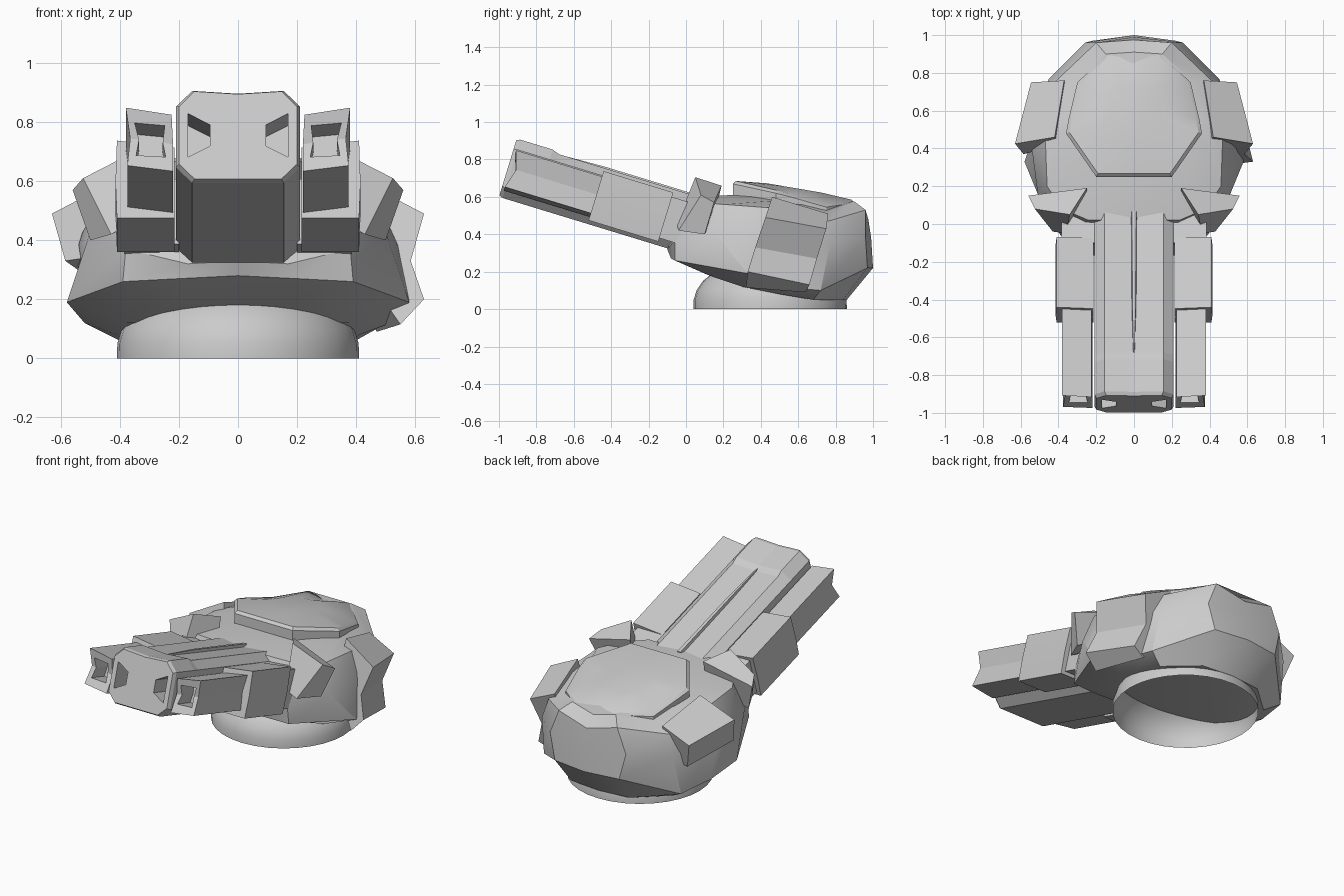
import bpy, bmesh, math

if "Cube" in bpy.data.objects:
    bpy.data.objects.remove(bpy.data.objects["Cube"])


def finish(name, bm, angle=28):
    bmesh.ops.recalc_face_normals(bm, faces=bm.faces)
    me = bpy.data.meshes.new(name)
    bm.to_mesh(me)
    bm.free()
    ob = bpy.data.objects.new(name, me)
    bpy.context.collection.objects.link(ob)
    bpy.ops.object.select_all(action='DESELECT')
    ob.select_set(True)
    bpy.context.view_layer.objects.active = ob
    bpy.ops.object.shade_smooth_by_angle(angle=math.radians(angle))
    return ob


def loft(rings, caps=True):
    bm = bmesh.new()
    vs = [[bm.verts.new(p) for p in r] for r in rings]
    n = len(vs[0])
    for a, b in zip(vs, vs[1:]):
        for i in range(n):
            j = (i + 1) % n
            bm.faces.new((a[i], a[j], b[j], b[i]))
    if caps:
        bm.faces.new(vs[0])
        bm.faces.new(vs[-1])
    return bm


def mirror_ring(half):
    return half + [(-x, y, z) for x, y, z in half[-2:0:-1]]


def flip(points, side):
    return [(side * x, y, z) for x, y, z in points]


def gun(x, s, n):
    # gun frame: s runs back from the muzzle, n is up across the tilted gun
    return (x, -1 + s * 0.956 + n * 0.292, 0.6 - s * 0.292 + n * 0.956)


def prism(name, section, s0, s1, side=1):
    return finish(name, loft([[gun(side * x, s, n) for x, n in section]
                              for s in (s0, s1)]), angle=5)


def cut(target, section, depth, side):
    cutter = prism("opening_cutter", section, -.05, depth, side)
    cutter.hide_render = True
    mod = target.modifiers.new("opening", 'BOOLEAN')
    mod.object = cutter
    mod.solver = 'EXACT'
    bpy.context.view_layer.objects.active = target
    bpy.ops.object.modifier_apply(modifier=mod.name)
    bpy.data.objects.remove(cutter)
    target.data.shade_flat()


# open squashed dome the turret turns on
rings = []
for z in (0, 0.05, 0.1, 0.15, 0.2, 0.24):
    r = 0.41 * math.sqrt(max(0, 1 - (max(0, z - 0.03) / 0.25) ** 2))
    rings.append([(r * math.cos(a), 0.45 + r * math.sin(a), z)
                  for a in [math.tau * i / 32 for i in range(32)]])
finish("turning_base", loft(rings, caps=False))

# faceted hull, half outlines from front centre to back centre
hull = [
    [(0, .08, .2), (.2, .1, .19), (.3, .15, .17), (.38, .3, .12),
     (.41, .5, .08), (.38, .68, .05), (.2, .84, .05), (0, .86, .05)],
    [(0, -.08, .28), (.2, -.08, .27), (.39, -.06, .26), (.58, .33, .19),
     (.52, .5, .12), (.47, .72, .10), (.22, .97, .22), (0, 1.0, .22)],
    [(0, -.1, .33), (.17, -.1, .32), (.38, -.06, .37), (.51, .16, .40),
     (.55, .47, .38), (.45, .77, .35), (.26, .96, .38), (0, .99, .38)],
    [(0, .02, .6), (.24, .02, .6), (.38, .08, .57), (.46, .2, .56),
     (.47, .47, .54), (.41, .76, .47), (.2, .96, .53), (0, .975, .48)],
    [(0, .25, .61), (.19, .25, .61), (.28, .36, .6), (.36, .48, .58),
     (.34, .6, .56), (.31, .75, .52), (.15, .9, .575), (0, .91, .54)],
]
finish("turret_hull", loft([mirror_ring(r) for r in hull]))

# crowned roof hatch that slopes down to the back
outline = [(0, .25, .685), (.2, .25, .685), (.36, .48, .635), (.345, .56, .615),
           (.3, .75, .56), (.14, .9, .585), (0, .9, .56)]


def hatch_ring(scale, lift):
    return mirror_ring([(x * scale, .58 + (y - .58) * scale, z + lift)
                        for x, y, z in outline])


crown = mirror_ring([(x * .45, .58 + (y - .58) * .45, .69 - .17 * (.25 + (y - .58) * .45))
                     for x, y, z in outline])
finish("roof_hatch", loft([hatch_ring(1, -.12), hatch_ring(1, -.015),
                           hatch_ring(.95, 0), crown]))


# central eight-sided gun body with a bevelled muzzle
def barrel_ring(s, k, top):
    half = [(0, .0), (.155, .0), (.21, .055), (.21, .27), (.155, top), (0, top - .01)]
    return mirror_ring([gun(x * k, s, .163 + (n - .163) * k) for x, n in half])


barrel = finish("main_gun", loft([barrel_ring(0, .95, .326), barrel_ring(.02, 1, .326),
                                  barrel_ring(.2, 1, .326), barrel_ring(.24, 1, .312),
                                  barrel_ring(1.04, 1, .312)]))

# two slanted muzzle openings
for side in (-1, 1):
    cut(barrel, [(.095, .125), (.17, .085), (.17, .24), (.095, .2)], .14, side)

# tapering rib along the top of the gun
rib = [[gun(x, s, n) for x, n in ((-w, .29), (w, .29), (w * .6, h), (-w * .6, h))]
       for s, w, h in ((.22, .004, .31), (.5, .014, .32), (1.02, .018, .32))]
finish("gun_rib", loft(rib))

# paired parts
for side, label in ((-1, "left"), (1, "right")):
    # slim front pod with notched face and square opening
    sec = [(.22, .04), (.375, .06), (.365, .165), (.38, .265), (.225, .24), (.22, .145)]
    front = [gun(side * x, .045 if i in (2, 5) else .015, n) for i, (x, n) in enumerate(sec)]
    back = [gun(side * x, .55, n) for x, n in sec]
    # start the face at a notch corner so it folds cleanly along the notch
    mid = [[(r[2][i] + r[5][i]) / 2 for i in range(3)] for r in (front, back)]
    bm = loft([front, back], caps=False)
    for ring, centre in ((front, mid[0]), (back, mid[1])):
        c = bm.verts.new(centre)
        for i in range(6):
            bm.faces.new((bm.verts.new(ring[i]), bm.verts.new(ring[(i + 1) % 6]), c))
    bmesh.ops.remove_doubles(bm, verts=bm.verts, dist=1e-5)
    pod = finish(label + "_front_pod", bm)
    cut(pod, [(.245, .095), (.345, .1), (.335, .16), (.35, .215), (.248, .205), (.255, .15)],
        .16, side)
    # larger rear pod and its mount
    sec = [(.215, .02), (.41, .02), (.415, .15), (.41, .295), (.215, .27)]
    prism(label + "_rear_pod", sec, .495, .885, side)
    prism(label + "_pod_mount", [(.2, .04), (.385, .04), (.385, .27), (.2, .27)],
          .86, 1.04, side)

    # angled shoulder guard beside the gun
    top = [(.25, .19, .66), (.56, .15, .57), (.525, .08, .61), (.34, .05, .705)]
    low = [(.25, .15, .5), (.5, .1, .4), (.43, -.04, .42), (.36, -.05, .46)]
    finish(label + "_shoulder_guard", loft([flip(top, side), flip(low, side)]))

    # side armour, the right one carries an extra flared skirt
    a = [(.42, .46, .6), (.63, .425, .49), (.585, .37, .33)]
    b = [(.37, .76, .51), (.545, .75, .43), (.5, .7, .27)]
    if side > 0:
        a += [(.63, .33, .2), (.55, .32, .115)]
        b += [(.55, .66, .13), (.47, .64, .09)]
    a.append((.38, .42, .36))
    b.append((.33, .7, .3))
    finish(label + "_side_armour", loft([flip(a, side), flip(b, side)]))
